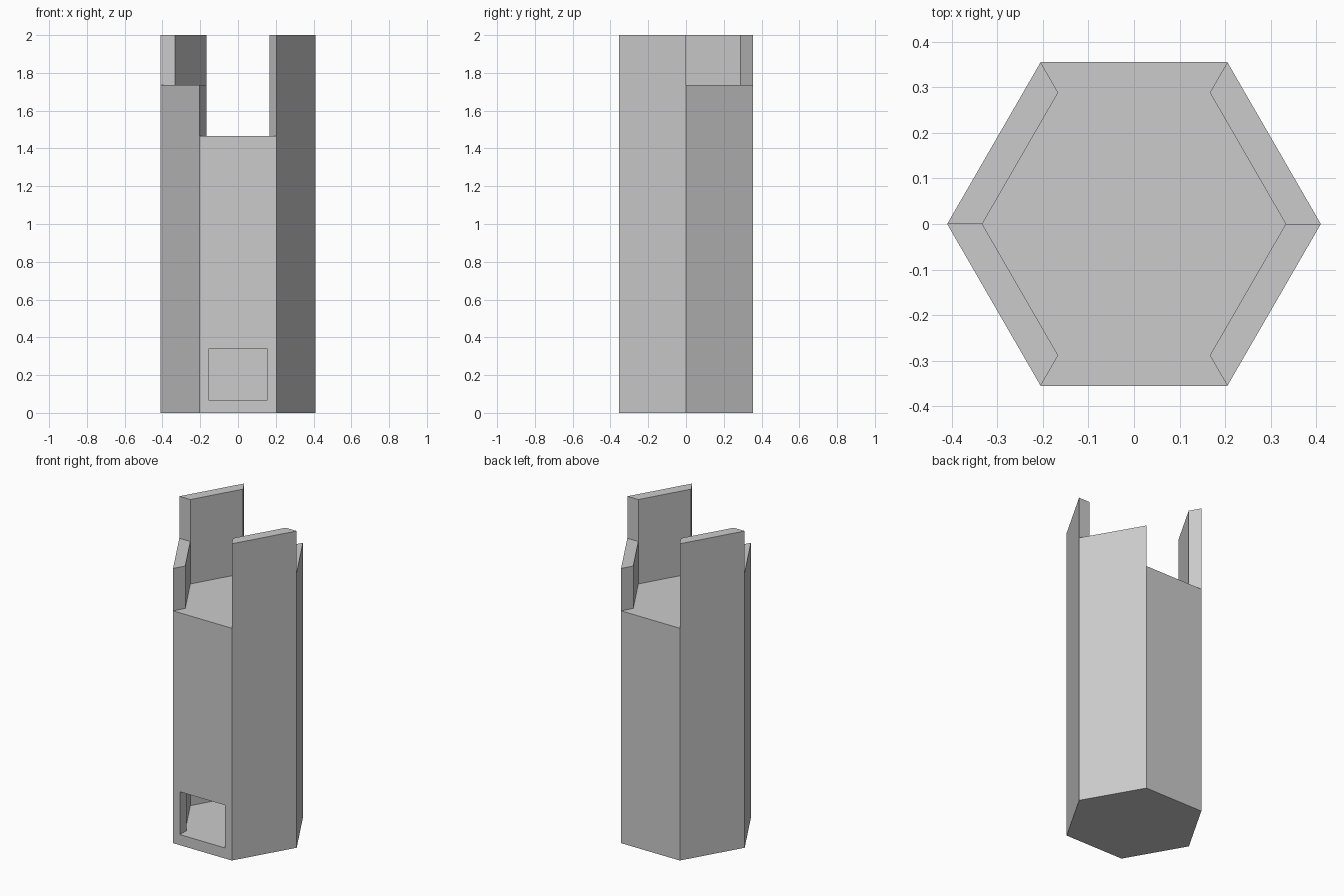
import bpy, bmesh
from math import cos, sin, radians

if "Cube" in bpy.data.objects:
    bpy.data.objects.remove(bpy.data.objects["Cube"])

R_OUT, R_IN = 0.41, 0.333      # outer and inner hexagon radii
DECK, LOW, HIGH = 1.467, 1.735, 2.0


def hex_point(radius, i):
    a = radians(60 * i)
    return (radius * cos(a), radius * sin(a))


def prism(name, outline, z0, z1):
    """Extrude a counter-clockwise outline between two heights."""
    bm = bmesh.new()
    face = bm.faces.new([bm.verts.new((x, y, z0)) for x, y in outline])
    ext = bmesh.ops.extrude_face_region(bm, geom=[face], use_keep_orig=True)
    top = [v for v in ext["geom"] if isinstance(v, bmesh.types.BMVert)]
    bmesh.ops.translate(bm, verts=top, vec=(0, 0, z1 - z0))
    bmesh.ops.recalc_face_normals(bm, faces=bm.faces)
    mesh = bpy.data.meshes.new(name)
    bm.to_mesh(mesh)
    bm.free()
    obj = bpy.data.objects.new(name, mesh)
    bpy.context.collection.objects.link(obj)
    return obj


# Hexagonal column up to the deck
column = prism("column", [hex_point(R_OUT, i) for i in range(6)], 0, DECK)

# Low chamber with a rectangular opening through the front face
inner = [hex_point(R_IN, i) for i in (5, 0, 1, 2, 3, 4)]
y_in = inner[0][1]
opening = [(-0.157, y_in), (-0.157, -0.45), (0.157, -0.45), (0.157, y_in)]
cutter = prism("chamber_cutter", inner + opening, 0.067, 0.337)
cutter.hide_render = True
mod = column.modifiers.new("chamber", 'BOOLEAN')
mod.operation = 'DIFFERENCE'
mod.solver = 'EXACT'
mod.object = cutter
bpy.context.view_layer.objects.active = column
column.select_set(True)
bpy.ops.object.modifier_apply(modifier=mod.name)
bpy.data.objects.remove(cutter)

# Upright side walls: alternating low and high, open at front and back
walls = {"back_right_wall": (0, LOW), "back_left_wall": (2, HIGH),
         "front_left_wall": (3, LOW), "front_right_wall": (5, HIGH)}
for name, (i, height) in walls.items():
    outline = [hex_point(R_OUT, i), hex_point(R_OUT, i + 1),
               hex_point(R_IN, i + 1), hex_point(R_IN, i)]
    prism(name, outline, DECK, height)
